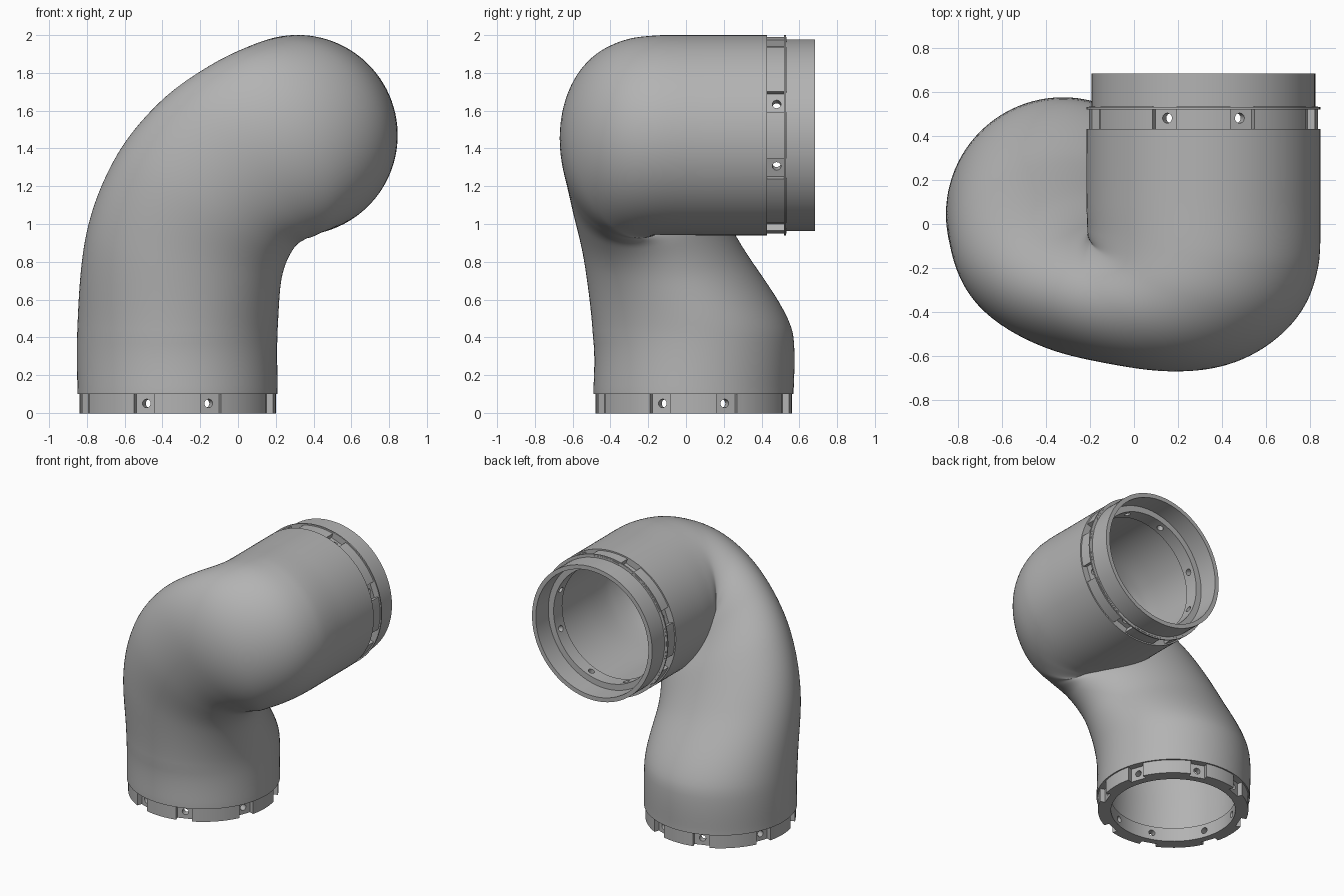
import bpy, bmesh, math
from mathutils import Vector, Matrix

cube = bpy.data.objects.get("Cube")
if cube:
    bpy.data.objects.remove(cube, do_unlink=True)

R = 0.53      # pipe radius
WALL = 0.07   # pipe wall thickness
SEG = 96

grey = bpy.data.materials.new("plain_grey")
grey.use_nodes = True
grey.diffuse_color = (0.45, 0.45, 0.45, 1)
grey.node_tree.nodes["Principled BSDF"].inputs["Base Color"].default_value = (0.45, 0.45, 0.45, 1)


def make_object(name, bm, matrix=None):
    bmesh.ops.recalc_face_normals(bm, faces=bm.faces)
    mesh = bpy.data.meshes.new(name)
    bm.to_mesh(mesh)
    bm.free()
    obj = bpy.data.objects.new(name, mesh)
    bpy.context.collection.objects.link(obj)
    mesh.materials.append(grey)
    if matrix:
        mesh.transform(matrix)
    return obj


def smooth(obj):
    bpy.ops.object.select_all(action='DESELECT')
    obj.select_set(True)
    bpy.context.view_layer.objects.active = obj
    bpy.ops.object.shade_smooth_by_angle(angle=math.radians(35))


def bridge_loops(bm, loops):
    """Joins each loop of points to the next, and the last to the first."""
    rows = [[bm.verts.new(p) for p in loop] for loop in loops]
    for a, b in zip(rows, rows[1:] + rows[:1]):
        for i in range(len(a)):
            j = (i + 1) % len(a)
            bm.faces.new((a[i], a[j], b[j], b[i]))


def lathe(name, profile, matrix):
    """Turns a closed (radius, height) profile around local z."""
    bm = bmesh.new()
    angles = [math.tau * i / SEG for i in range(SEG)]
    bridge_loops(bm, [[(r * math.cos(a), r * math.sin(a), h) for a in angles]
                      for r, h in profile])
    return make_object(name, bm, matrix)


def cut(obj, cutter):
    mod = obj.modifiers.new("cut", 'BOOLEAN')
    mod.operation = 'DIFFERENCE'
    mod.solver = 'EXACT'
    mod.object = cutter
    bpy.context.view_layer.objects.active = obj
    bpy.ops.object.modifier_apply(modifier=mod.name)
    bpy.data.objects.remove(cutter, do_unlink=True)


# Pipe stations: centre x, y, z, roll in the xz plane, tilt along y, half depth
stations = [
    (-0.32, 0.04, 0.10, 0, 0, 0.53),
    (-0.32, 0.03, 0.45, 1, 1, 0.525),
    (-0.285, -0.12, 0.835, 12.4, 5, 0.42),
    (-0.18, -0.23, 1.105, 26, 4, 0.37),
    (-0.025, -0.31, 1.285, 43, -10, 0.345),
    (0.15, -0.33, 1.40, 58, -43, 0.42),
    (0.27, -0.25, 1.455, 64, -66, 0.49),
    (0.312, -0.12, 1.47, 66, -81, 0.528),
    (0.315, 0.10, 1.47, 66, -90, 0.53),
    (0.315, 0.43, 1.47, 66, -90, 0.53),
]


def catmull(p, q, r, s, t):
    return 0.5 * (2 * q + (r - p) * t + (2 * p - 5 * q + 4 * r - s) * t ** 2
                  + (3 * q - p - 3 * r + s) * t ** 3)


def sample(u):
    last = len(stations) - 1
    k = min(int(u), last - 1)
    four = [stations[min(max(k + d, 0), last)] for d in (-1, 0, 1, 2)]
    return [catmull(*vals, u - k) for vals in zip(*four)]


def section(u, inset):
    x, y, z, roll, tilt, depth = sample(u)
    roll, tilt = math.radians(roll), math.radians(max(tilt, -90))
    wide = Vector((math.cos(roll), 0, -math.sin(roll)))
    along = Vector((math.sin(roll), 0, math.cos(roll)))
    deep = Vector((0, 1, 0)) * math.cos(tilt) + along * math.sin(tilt)
    rw, rd = R - inset, min(depth, R) - inset
    return [Vector((x, y, z)) + wide * rw * math.cos(a) + deep * rd * math.sin(a)
            for a in (math.tau * i / SEG for i in range(SEG))]


# Hollow bent pipe: outer skin up, inner skin back down
STEPS = 10
us = [i / STEPS for i in range((len(stations) - 1) * STEPS + 1)]
bm = bmesh.new()
bridge_loops(bm, [section(u, 0) for u in us] + [section(u, WALL) for u in reversed(us)])
smooth(make_object("bent_pipe", bm))

# Placement of the two ends: local z runs outward from the pipe
bottom = Matrix.Translation((-0.32, 0.04, 0))
outlet = Matrix.Translation((0.315, 0.43, 1.47)) @ Matrix.Rotation(-math.pi / 2, 4, 'X')


def coupling_ring(name, matrix):
    """Ring with eight outer notches, each with a radial screw hole."""
    ring = lathe(name, [(0.52, -0.002), (0.52, 0.102), (0.43, 0.102), (0.43, -0.002)], matrix)
    notches, holes = bmesh.new(), bmesh.new()
    for quarter in range(4):
        for side in (-20, 20):
            turn = Matrix.Rotation(math.radians(quarter * 90 + side), 4, 'Z')
            bmesh.ops.create_cube(notches, size=1, matrix=turn @ Matrix.Translation((0.53, 0, 0.05))
                                  @ Matrix.Diagonal((0.1, 0.115, 0.3, 1)))
            bmesh.ops.create_cone(holes, cap_ends=True, segments=16, radius1=0.023, radius2=0.023,
                                  depth=0.3, matrix=turn @ Matrix.Translation((0.46, 0, 0.05))
                                  @ Matrix.Rotation(math.pi / 2, 4, 'Y'))
    cut(ring, make_object("notch_cutter", notches, matrix))
    cut(ring, make_object("hole_cutter", holes, matrix))
    smooth(ring)


coupling_ring("bottom_ring", bottom)
coupling_ring("outlet_ring", outlet)

# Thin flange and plain sleeve beyond the outlet ring
smooth(lathe("outlet_flange", [(R, 0.09), (R, 0.1), (0.44, 0.1), (0.44, 0.09)], outlet))
smooth(lathe("outlet_sleeve", [(0.507, 0.1), (0.507, 0.252), (0.475, 0.252), (0.475, 0.1)], outlet))
